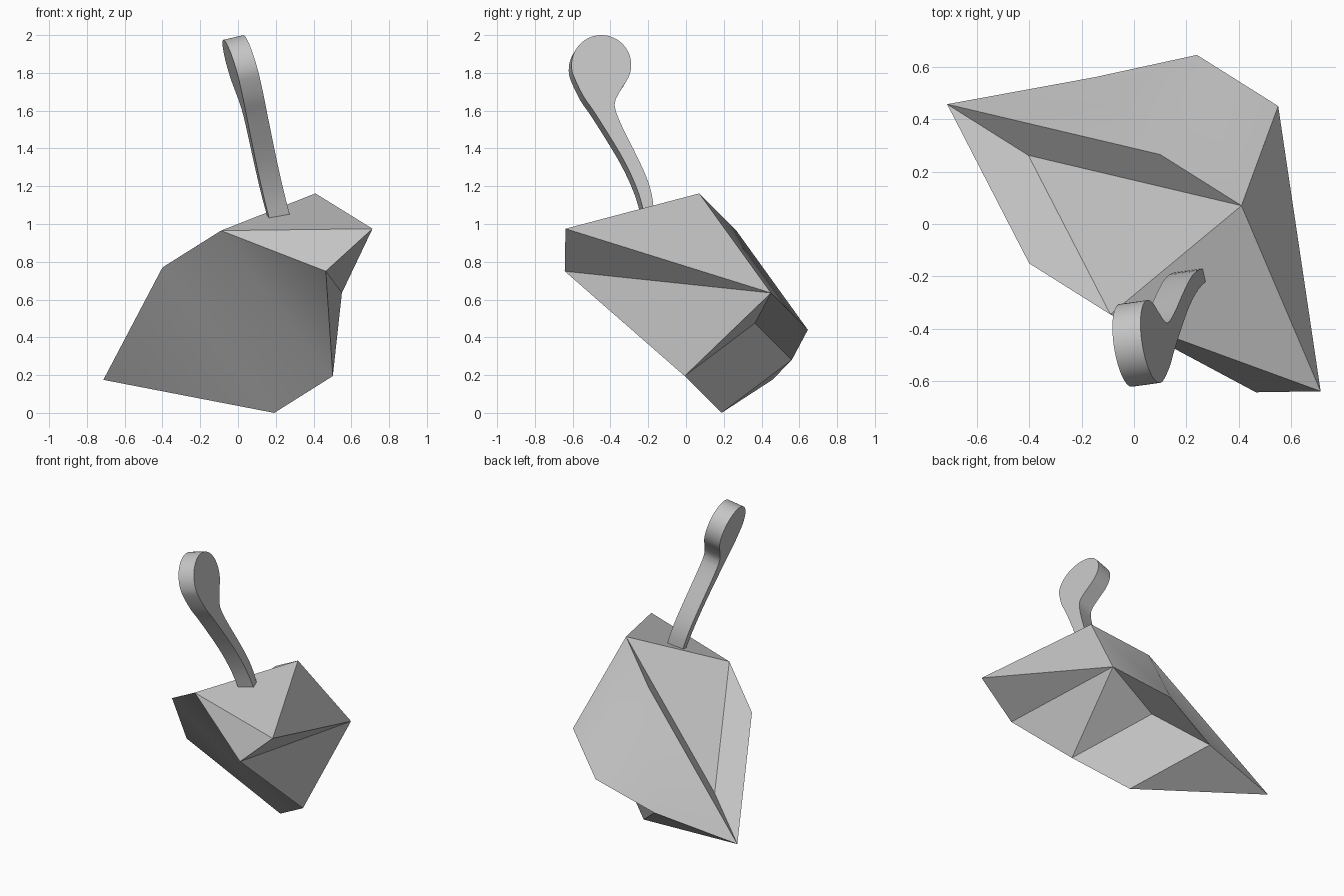
import bpy, bmesh, math
from mathutils import Vector

cube = bpy.data.objects.get("Cube")
if cube:
    bpy.data.objects.remove(cube, do_unlink=True)

# Single plain grey material
GREY = (0.56, 0.56, 0.56, 1)
grey = bpy.data.materials.new("plain_grey")
grey.use_nodes = True
grey.diffuse_color = GREY
grey.node_tree.nodes["Principled BSDF"].inputs["Base Color"].default_value = GREY


def finish(name, bm):
    bmesh.ops.recalc_face_normals(bm, faces=bm.faces)
    mesh = bpy.data.meshes.new(name)
    bm.to_mesh(mesh)
    bm.free()
    mesh.materials.append(grey)
    obj = bpy.data.objects.new(name, mesh)
    bpy.context.collection.objects.link(obj)
    bpy.ops.object.select_all(action='DESELECT')
    obj.select_set(True)
    bpy.context.view_layer.objects.active = obj
    bpy.ops.object.shade_smooth_by_angle(angle=math.radians(30))


def rounded(points, cuts=3):
    """Open Catmull-Rom curve through the points."""
    pts = [Vector(p) for p in points]
    pts = [pts[0]] + pts + [pts[-1]]
    path = []
    for p0, p1, p2, p3 in zip(pts, pts[1:], pts[2:], pts[3:]):
        for step in range(cuts):
            t = step / cuts
            path.append(p1 + 0.5 * t * ((p2 - p0)
                        + t * (2 * p0 - 5 * p1 + 4 * p2 - p3)
                        + t * t * (3 * (p1 - p2) + p3 - p0)))
    return path + [pts[-1]]


# Faceted body: a prism along one slanted direction, plus a pulled-out front ledge
PUSH = Vector((0.31, -0.195, 0.195))
outline = {
    "a": (-0.713, 0.457, 0.175), "b": (-0.40, -0.15, 0.77),
    "i": (0.192, 0.188, 0.0), "m": (-0.15, 0.56, 0.28),
    "j": (0.24, 0.645, 0.44), "k": (0.10, 0.265, 0.967),
}
bm = bmesh.new()
v = {}
for key, co in outline.items():
    v[key] = bm.verts.new(co)
    v[key.upper()] = bm.verts.new(Vector(co) + PUSH)
v["E"] = bm.verts.new((0.712, -0.638, 0.975))
v["F"] = bm.verts.new((0.465, -0.642, 0.75))

sides = "abBA biIB imMI mjJM jkKJ kaAK"
near_cap = "ABK BKE KEJ EFJ FIJ IMJ BEF BFI"
far_cap = "abi aim amk mjk"
for face in " ".join((sides, near_cap, far_cap)).split():
    bm.faces.new([v[c] for c in face])
finish("faceted_body", bm)

# Stem with a round head: smooth (y, z) outline on a tilted plane, then extruded
right_edge = [(-0.17, 1.06), (-0.18, 1.15), (-0.21, 1.25), (-0.275, 1.39),
              (-0.34, 1.52), (-0.378, 1.63), (-0.345, 1.71)]
left_edge = [(-0.545, 1.68), (-0.49, 1.6), (-0.42, 1.49), (-0.35, 1.375),
             (-0.295, 1.27), (-0.25, 1.16), (-0.22, 1.05)]
head = []
for step in range(13):
    ang = math.radians(-26 + step * 19)
    head.append((-0.448 + 0.158 * math.cos(ang), 1.842 + 0.158 * math.sin(ang)))

bm = bmesh.new()
loop = [bm.verts.new((0.547 - 0.14 * y - 0.29 * z, y, z))
        for y, z in rounded(right_edge + head + left_edge)]
cap = bm.faces.new(loop)
result = bmesh.ops.extrude_face_region(bm, geom=[cap], use_keep_orig=True)
moved = [g for g in result["geom"] if isinstance(g, bmesh.types.BMVert)]
bmesh.ops.translate(bm, verts=moved, vec=(-0.107, -0.015, -0.025))
finish("round_headed_stem", bm)
